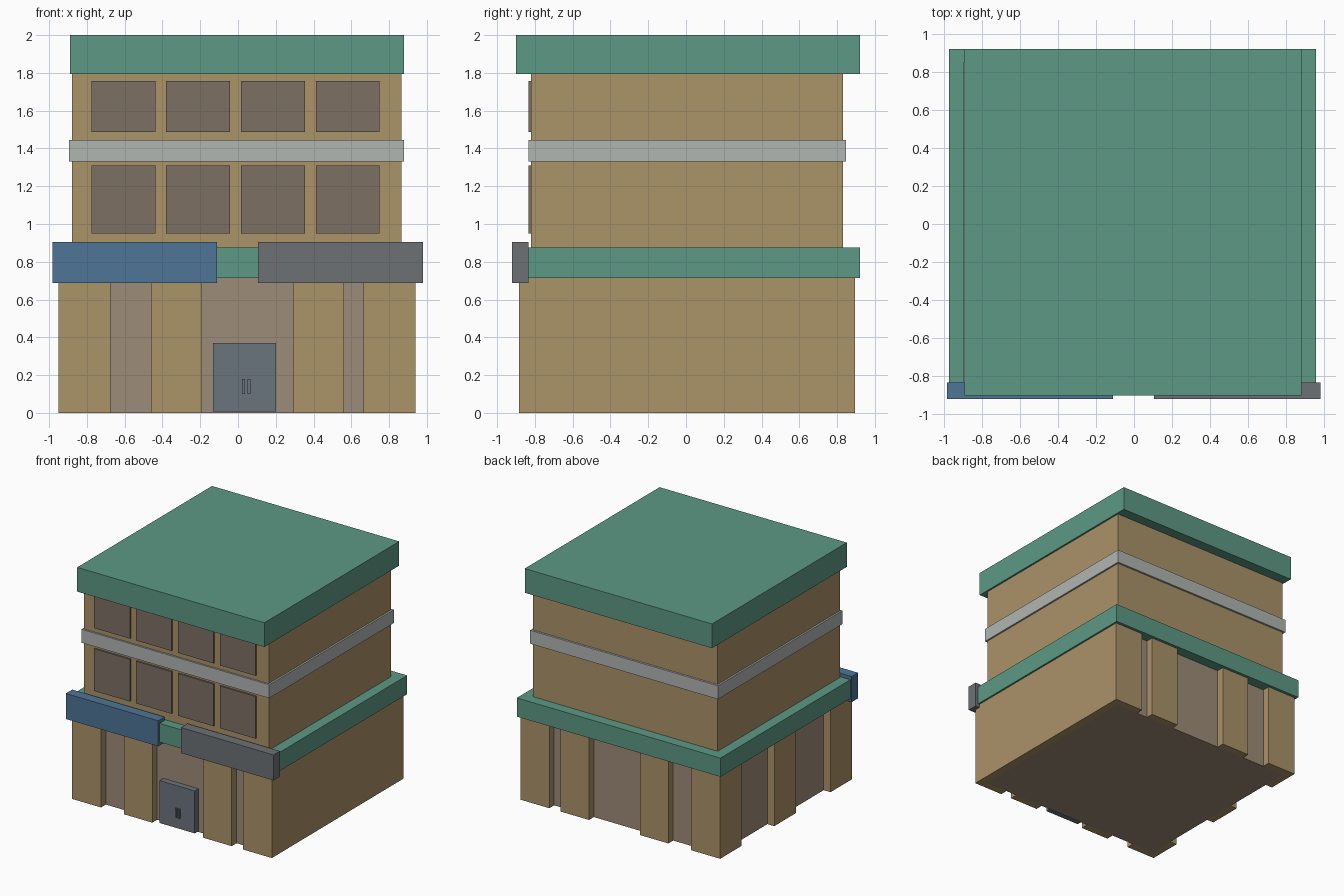
import bpy

if "Cube" in bpy.data.objects:
    bpy.data.objects.remove(bpy.data.objects["Cube"])


def material(name, rgb):
    # sRGB bytes to linear diffuse colour
    lin = []
    for v in rgb:
        c = v / 255
        lin.append(c / 12.92 if c <= 0.04045 else ((c + 0.055) / 1.055) ** 2.4)
    m = bpy.data.materials.new(name)
    m.diffuse_color = (*lin, 1)
    m.use_nodes = True
    m.node_tree.nodes["Principled BSDF"].inputs["Base Color"].default_value = m.diffuse_color
    return m


TAN = material("tan wall", (171, 147, 104))
GREEN = material("green trim", (92, 152, 133))
SILVER = material("pale grey band", (176, 182, 178))
WINDOW = material("window brown", (124, 112, 100))
RECESS = material("recess brown", (158, 140, 120))
BLUE = material("blue board", (78, 117, 150))
GREY = material("grey board", (109, 113, 117))
DOOR = material("slate door", (107, 117, 125))


def box(name, x, y, z, mat):
    verts = [(a, b, c) for a in x for b in y for c in z]
    faces = [(0, 1, 3, 2), (4, 6, 7, 5), (0, 4, 5, 1),
             (2, 3, 7, 6), (0, 2, 6, 4), (1, 5, 7, 3)]
    me = bpy.data.meshes.new(name)
    me.from_pydata(verts, [], faces)
    me.materials.append(mat)
    ob = bpy.data.objects.new(name, me)
    bpy.context.collection.objects.link(ob)
    return ob


# Ground floor: recessed core, plain right wall
X0, X1, Y0, Y1 = -0.95, 0.94, -0.885, 0.895
D = 0.065
box("ground_floor_core", (X0 + D, X1 - D), (Y0 + D, Y1 - D), (0, 0.72), RECESS)
box("right_wall", (X1 - D, X1), (Y0, Y1), (0, 0.72), TAN)

# Pillars on front and back
for x in ((X0, -0.675), (-0.46, -0.19), (0.29, 0.56), (0.665, X1 - D)):
    box("front_pillar", x, (Y0, Y0 + D), (0, 0.72), TAN)
    box("back_pillar", x, (Y1 - D, Y1), (0, 0.72), TAN)

# Pillars on the left side
for y in ((Y0 + D, -0.595), (-0.13, 0.165), (0.61, Y1 - D)):
    box("left_pillar", (X0, X0 + D), y, (0, 0.72), TAN)

# Ledge, upper floors, band and roof
box("ledge", (-0.97, 0.955), (-0.90, 0.92), (0.715, 0.875), GREEN)
box("upper_floors", (-0.88, 0.865), (-0.82, 0.83), (0.875, 1.80), TAN)
box("floor_band", (-0.895, 0.88), (-0.835, 0.847), (1.33, 1.445), SILVER)
box("roof", (-0.89, 0.88), (-0.90, 0.92), (1.793, 2.0), GREEN)

# Windows
for x in (-0.775, -0.38, 0.017, 0.413):
    for z in ((0.95, 1.31), (1.487, 1.757)):
        box("window", (x, x + 0.337), (-0.835, -0.82), z, WINDOW)

# Blank boards over the entrance
box("left_board", (-0.983, -0.11), (-0.92, -0.833), (0.687, 0.905), BLUE)
box("right_board", (0.105, 0.98), (-0.92, -0.833), (0.687, 0.905), GREY)

# Door with two handles
box("door", (-0.132, 0.2), (-0.87, -0.82), (0.007, 0.37), DOOR)
for x in (0.021, 0.05):
    box("door_handle", (x, x + 0.017), (-0.883, -0.87), (0.1, 0.18), DOOR)
